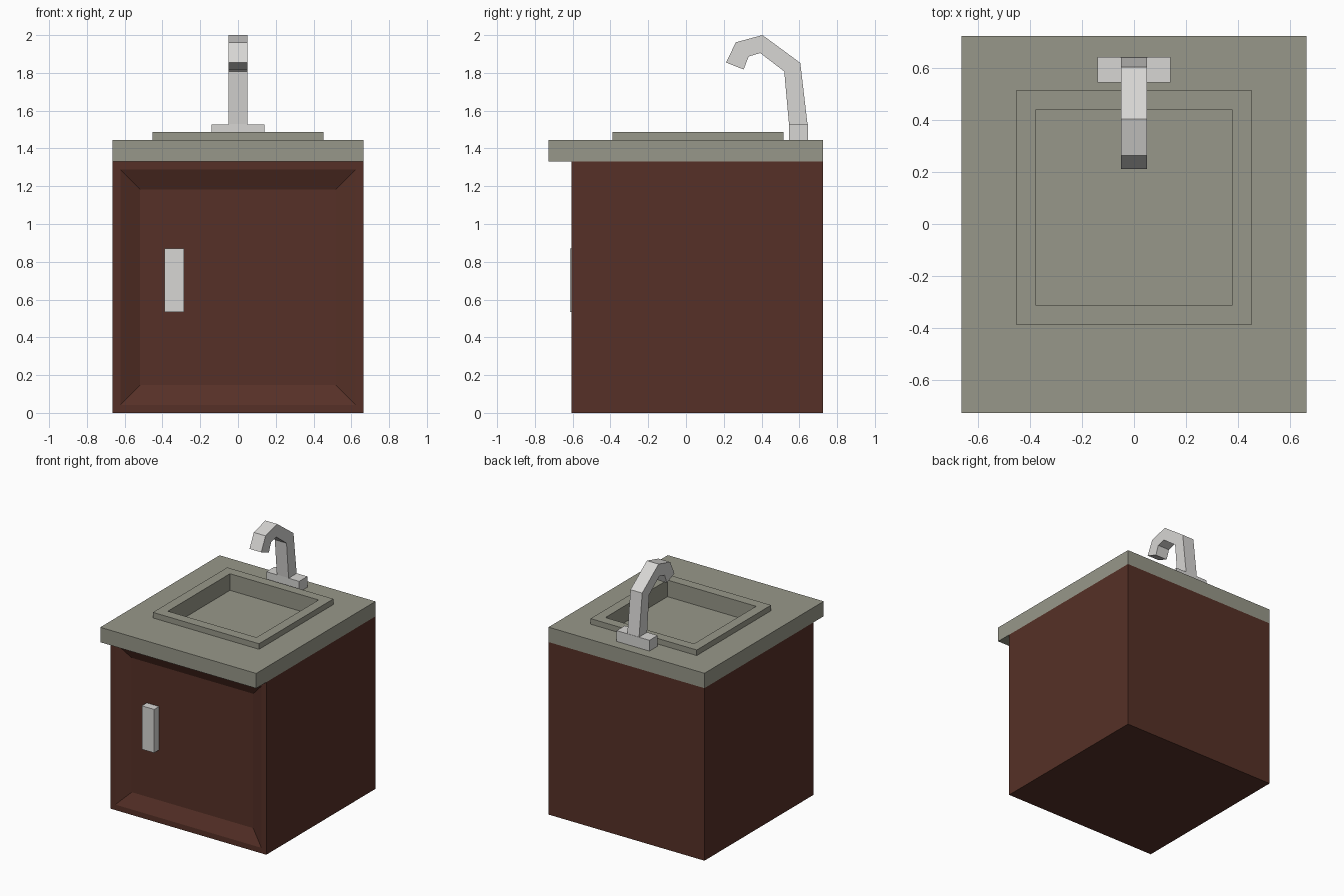
import bpy, bmesh

if "Cube" in bpy.data.objects:
    bpy.data.objects.remove(bpy.data.objects["Cube"])


def material(name, rgb):
    m = bpy.data.materials.new(name)
    m.diffuse_color = (*rgb, 1)
    m.use_nodes = True
    m.node_tree.nodes["Principled BSDF"].inputs["Base Color"].default_value = m.diffuse_color
    return m


WOOD = material("dark brown wood", (0.093, 0.030, 0.020))
STONE = material("grey green stone", (0.312, 0.312, 0.252))
METAL = material("light metal", (0.68, 0.67, 0.655))


def finish(name, bm, mat):
    bmesh.ops.recalc_face_normals(bm, faces=bm.faces[:])
    me = bpy.data.meshes.new(name)
    bm.to_mesh(me)
    bm.free()
    me.materials.append(mat)
    ob = bpy.data.objects.new(name, me)
    bpy.context.collection.objects.link(ob)
    return ob


def box_bm(x, y, z):
    bm = bmesh.new()
    for v in bmesh.ops.create_cube(bm, size=1)["verts"]:
        v.co = [r[0] if c < 0 else r[1] for c, r in zip(v.co, (x, y, z))]
    bm.normal_update()
    return bm


def face_towards(bm, axis, sign):
    return max(bm.faces, key=lambda f: sign * f.calc_center_median()[axis])


# cabinet with a bevelled recessed front panel
bm = box_bm((-0.665, 0.665), (-0.605, 0.725), (0, 1.33))
front = face_towards(bm, 1, -1)
bmesh.ops.inset_region(bm, faces=[front], thickness=0.042, use_even_offset=True)
bmesh.ops.inset_region(bm, faces=[front], thickness=0.105, use_even_offset=True)
for v in front.verts:
    v.co.y += 0.05
finish("cabinet", bm, WOOD)

# door handle
finish("door_handle", box_bm((-0.39, -0.285), (-0.615, -0.55), (0.535, 0.87)), METAL)

# counter with raised rim and sunken basin, made by successive insets of the top
bm = box_bm((-0.665, 0.665), (-0.728, 0.725), (1.33, 1.445))
top = face_towards(bm, 2, 1)


def step(face, x, y, z):
    """Inset a face to a rectangle, then add a vertical wall up or down to z."""
    bmesh.ops.inset_region(bm, faces=[face], thickness=0.01)
    cx, cy = face.calc_center_median().xy
    for v in face.verts:
        v.co.x = x[0] if v.co.x < cx else x[1]
        v.co.y = y[0] if v.co.y < cy else y[1]
    new = bmesh.ops.extrude_discrete_faces(bm, faces=[face])["faces"][0]
    for v in new.verts:
        v.co.z = z
    return new


top = step(top, (-0.453, 0.453), (-0.39, 0.516), 1.488)
step(top, (-0.378, 0.378), (-0.314, 0.442), 1.36)
finish("counter_with_basin", bm, STONE)

# tap base and bent spout
finish("tap_base", box_bm((-0.14, 0.14), (0.545, 0.645), (1.44, 1.528)), METAL)
profile = [(0.643, 1.445), (0.643, 1.53), (0.605, 1.853), (0.405, 2.0),
           (0.264, 1.962), (0.212, 1.855), (0.305, 1.818), (0.332, 1.887),
           (0.393, 1.905), (0.52, 1.808), (0.545, 1.53), (0.545, 1.445)]
bm = bmesh.new()
n = len(profile) // 2
rings = []
for i in range(n):
    o, q = profile[i], profile[-1 - i]
    rings.append([bm.verts.new((x, *p)) for x, p in
                  ((-0.05, o), (0.05, o), (0.05, q), (-0.05, q))])
for a, b in zip(rings, rings[1:]):
    for k in range(4):
        j = (k + 1) % 4
        bm.faces.new((a[k], a[j], b[j], b[k]))
bm.faces.new(rings[0])
bm.faces.new(rings[-1])
finish("tap_spout", bm, METAL)
